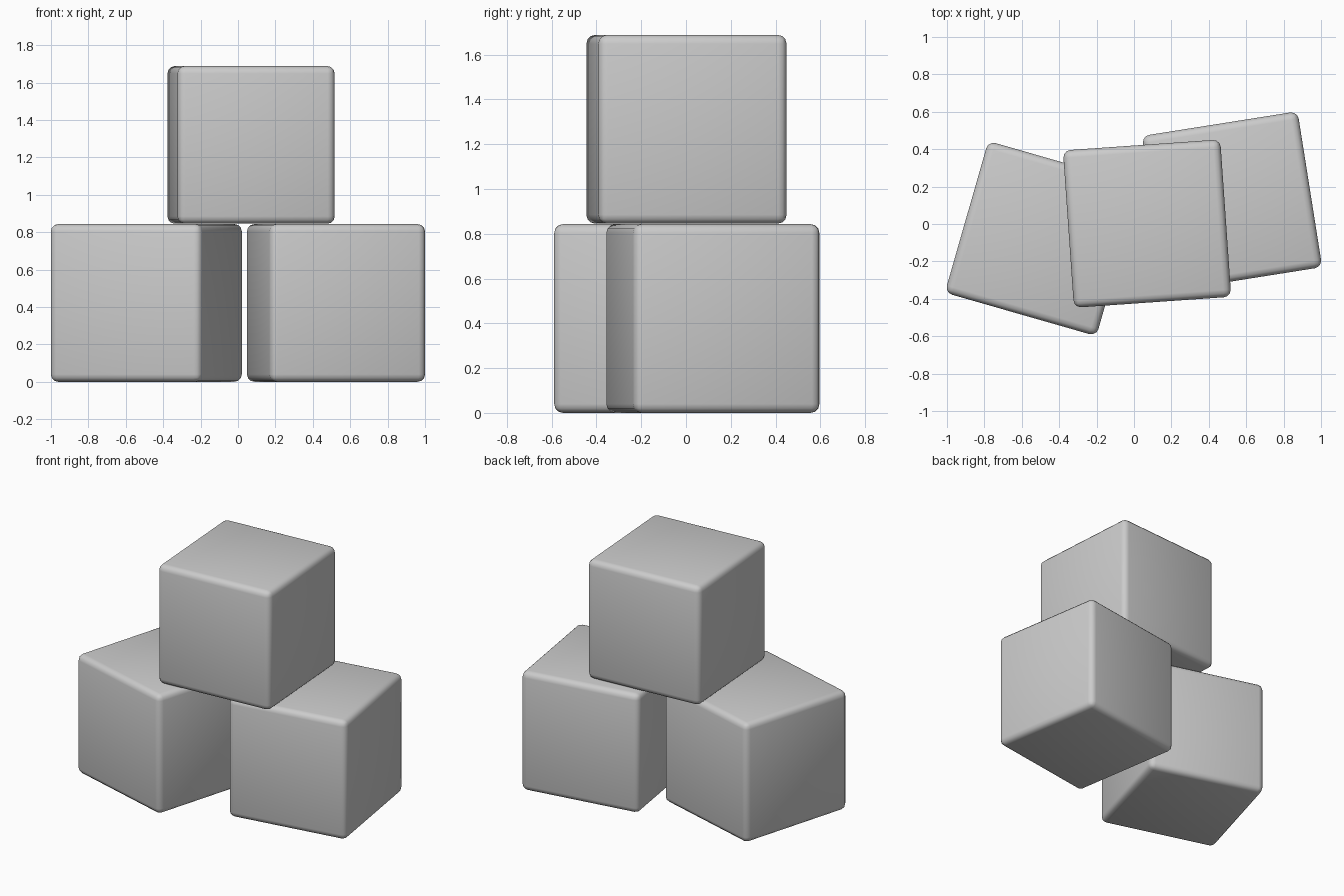
import bpy
from math import radians

if "Cube" in bpy.data.objects:
    bpy.data.objects.remove(bpy.data.objects["Cube"])

SIZE = 0.843


def block(name, x, y, z, turn):
    """Rounded toy block standing at height z, turned about the vertical."""
    bpy.ops.mesh.primitive_cube_add(size=SIZE, location=(x, y, z + SIZE / 2),
                                    rotation=(0, 0, radians(turn)))
    ob = bpy.context.object
    ob.name = name
    bevel = ob.modifiers.new("rounded_edges", 'BEVEL')
    bevel.width = 0.04
    bevel.segments = 3
    bpy.ops.object.shade_smooth()
    return ob


# Two blocks side by side, one resting across them
block("left_block", -0.49, -0.078, 0.0, -16)
block("right_block", 0.524, 0.12, 0.0, 9)
block("top_block", 0.07, 0.002, SIZE + 0.002, 4)
